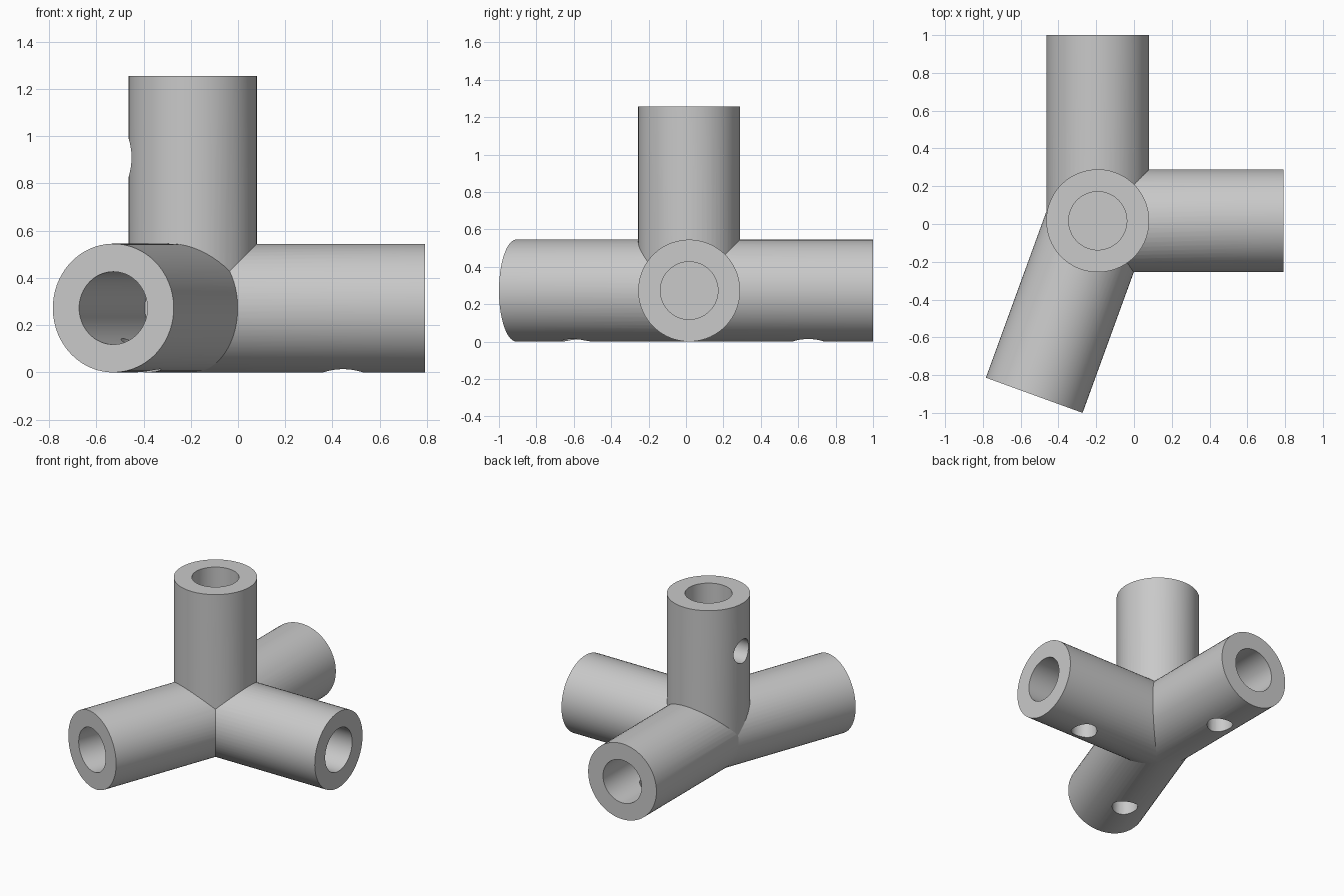
import bpy
import math
from mathutils import Matrix, Vector

cube = bpy.data.objects.get("Cube")
if cube:
    bpy.data.objects.remove(cube, do_unlink=True)

R, BORE, HOLE = 0.2725, 0.154, 0.085     # tube, bore and screw hole radii
LENGTH, FLOOR, HOLE_AT = 0.983, 0.17, 0.637
HUB = Vector((-0.192, 0.017, R))
UP, DOWN, LEFT = Vector((0, 0, 1)), Vector((0, 0, -1)), Vector((-1, 0, 0))

GREY = (0.585, 0.585, 0.585, 1)
grey = bpy.data.materials.new("plain grey")
grey.use_nodes = True
grey.diffuse_color = GREY
grey.node_tree.nodes["Principled BSDF"].inputs["Base Color"].default_value = GREY


def rod(name, start, direction, length, radius, sides=64, roll=0.0):
    """Cylinder running from start along direction, rolled about its axis."""
    turn = direction.to_track_quat('Z', 'Y').to_matrix() @ Matrix.Rotation(roll, 3, 'Z')
    bpy.ops.mesh.primitive_cylinder_add(
        vertices=sides, radius=radius, depth=length,
        location=start + direction * length / 2,
        rotation=turn.to_euler())
    obj = bpy.context.object
    obj.name = name
    obj.data.materials.append(grey)
    return obj


def combine(target, other, operation):
    """Apply a boolean and discard the second solid."""
    mod = target.modifiers.new(operation.lower(), 'BOOLEAN')
    mod.operation = operation
    mod.solver = 'MANIFOLD'
    mod.object = other
    bpy.context.view_layer.objects.active = target
    bpy.ops.object.modifier_apply(modifier=mod.name)
    bpy.data.objects.remove(other, do_unlink=True)


# Four sockets: direction of the tube and side of its screw hole
slant = math.radians(250)
sockets = [
    (Vector((0, 1, 0)), DOWN),
    (Vector((math.cos(slant), math.sin(slant), 0)), DOWN),
    (Vector((1, 0, 0)), DOWN),
    (UP, LEFT),
]

# Outer tubes joined at the hub; tiny overlaps and rolls keep their facets from coinciding
connector = None
for i, (direction, _) in enumerate(sockets):
    overlap = 0.004 + 0.003 * i
    tube = rod("pipe_connector", HUB - direction * overlap, direction,
               LENGTH + overlap, R, roll=0.011 + 0.017 * i)
    if connector is None:
        connector = tube
    else:
        combine(connector, tube, 'UNION')

# Blind bores and one screw hole in each tube
for direction, side in sockets:
    combine(connector, rod("bore", HUB + direction * FLOOR, direction, LENGTH, BORE), 'DIFFERENCE')
    combine(connector, rod("screw_hole", HUB + direction * HOLE_AT, side, R * 1.5, HOLE, 32), 'DIFFERENCE')

# Smooth walls with crisp rims and seams
bpy.ops.object.select_all(action='DESELECT')
connector.select_set(True)
bpy.context.view_layer.objects.active = connector
bpy.ops.object.shade_smooth_by_angle(angle=math.radians(15))
